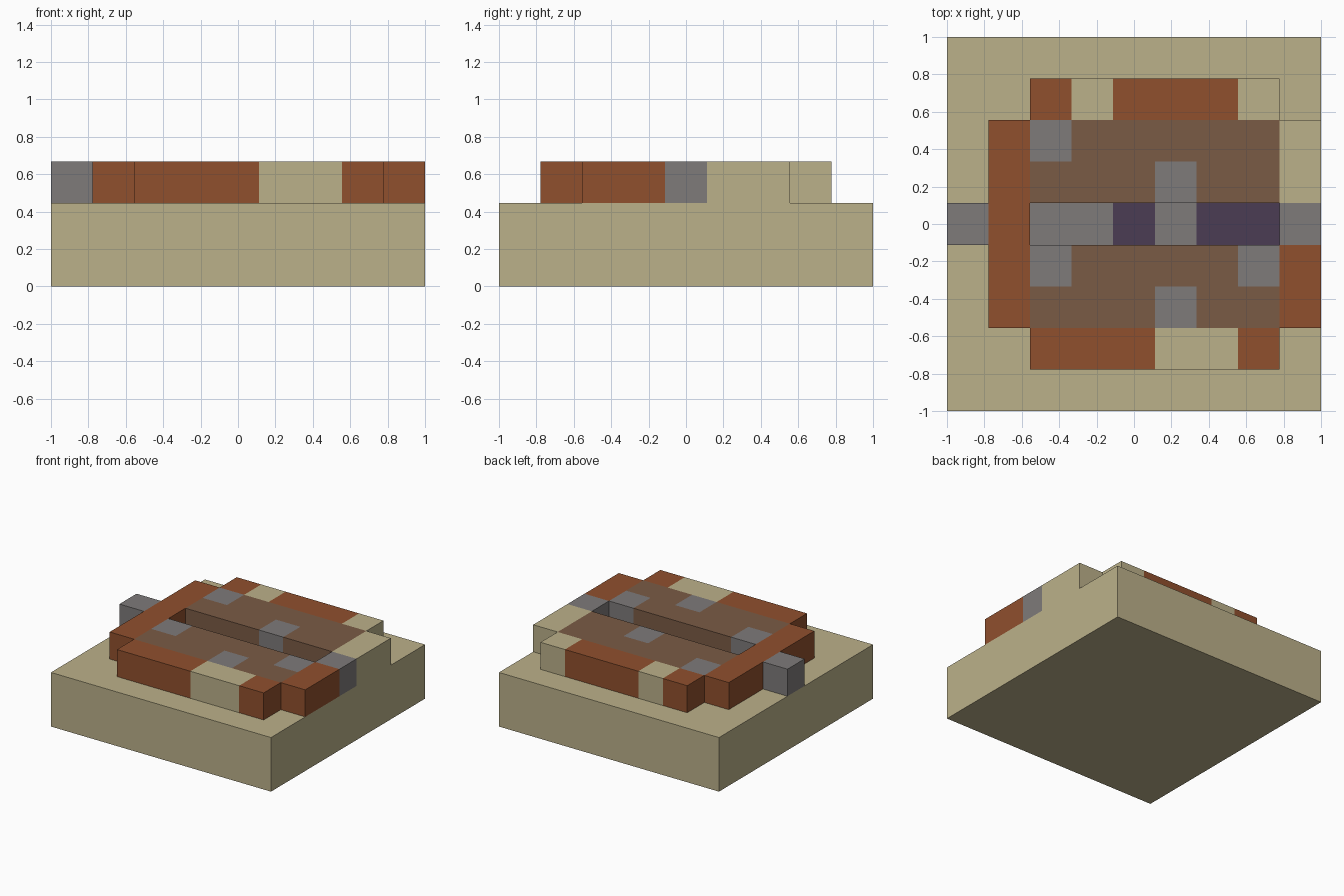
import bpy
import bmesh

cube = bpy.data.objects.get("Cube")
if cube:
    bpy.data.objects.remove(cube, do_unlink=True)

CELL = 2 / 9
BASE_TOP = 2 * CELL
WALL_TOP = 3 * CELL

# Upper layer plan, back row first: s sand, r brick, w wood, g stone, . empty
PLAN = [
    ".........",
    "..rsrrrs.",
    ".rgwwwwws",
    ".rwwwgwws",
    "gr......g",
    ".rgwwwwgr",
    ".rwwwgwwr",
    "..rrrssr.",
    ".........",
][::-1]

# Channel floor paving, from its right-hand end
CHANNEL_ROW = 4
CHANNEL = {i + 2: c for i, c in enumerate("ggpgpp")}


def make_material(name, rgb):
    mat = bpy.data.materials.new(name)
    mat.use_nodes = True
    color = (*rgb, 1)
    mat.diffuse_color = color
    mat.node_tree.nodes["Principled BSDF"].inputs["Base Color"].default_value = color
    return mat


MATERIALS = {
    "s": make_material("sand", (0.50, 0.44, 0.255)),
    "r": make_material("rust_brick", (0.28, 0.08, 0.027)),
    "w": make_material("brown_wood", (0.195, 0.105, 0.06)),
    "g": make_material("grey_stone", (0.21, 0.197, 0.195)),
    "p": make_material("dark_purple", (0.07, 0.045, 0.087)),
}
SIDES = [(1, 0), (-1, 0), (0, 1), (0, -1)]


def plan(i, j):
    return PLAN[j][i] if 0 <= i < 9 and 0 <= j < 9 else "."


def add_quad(bm, points, slot=0):
    face = bm.faces.new([bm.verts.new(p) for p in points])
    face.material_index = slot


def add_top(bm, i, j, z, slot=0):
    x, y = i * CELL - 1, j * CELL - 1
    add_quad(bm, [(x, y, z), (x + CELL, y, z),
                  (x + CELL, y + CELL, z), (x, y + CELL, z)], slot)


def add_side(bm, center, half, direction, z0, z1):
    # Vertical quad facing the given direction
    dx, dy = direction
    x, y = center[0] + dx * half, center[1] + dy * half
    a = (x + dy * half, y - dx * half)
    b = (x - dy * half, y + dx * half)
    add_quad(bm, [(*a, z0), (*b, z0), (*b, z1), (*a, z1)])


def finish(bm, name, keys):
    bmesh.ops.remove_doubles(bm, verts=bm.verts, dist=0.0001)
    mesh = bpy.data.meshes.new(name)
    bm.to_mesh(mesh)
    bm.free()
    for key in keys:
        mesh.materials.append(MATERIALS[key])
    bpy.context.collection.objects.link(bpy.data.objects.new(name, mesh))


# Ground slab: plain sides and underside, open only beneath the raised blocks
bm = bmesh.new()
add_quad(bm, [(-1, -1, 0), (-1, 1, 0), (1, 1, 0), (1, -1, 0)])
for side in SIDES:
    add_side(bm, (0, 0), 1, side, 0, BASE_TOP)
for j in range(9):
    for i in range(9):
        if plan(i, j) == "." and not (j == CHANNEL_ROW and i in CHANNEL):
            add_top(bm, i, j, BASE_TOP)
finish(bm, "ground_slab", "s")

# Paved floor of the sunken channel
bm = bmesh.new()
for i, key in CHANNEL.items():
    add_top(bm, i, CHANNEL_ROW, BASE_TOP, "gp".index(key))
finish(bm, "channel_floor", "gp")

# Raised blocks, one object per colour, with exposed faces only
for key, name in [("r", "brick_border"), ("s", "sand_blocks"),
                  ("w", "wood_deck"), ("g", "stone_blocks")]:
    bm = bmesh.new()
    for j in range(9):
        for i in range(9):
            if plan(i, j) != key:
                continue
            add_top(bm, i, j, WALL_TOP)
            center = ((i + 0.5) * CELL - 1, (j + 0.5) * CELL - 1)
            for dx, dy in SIDES:
                if plan(i + dx, j + dy) == ".":
                    add_side(bm, center, CELL / 2, (dx, dy), BASE_TOP, WALL_TOP)
    finish(bm, name, key)
